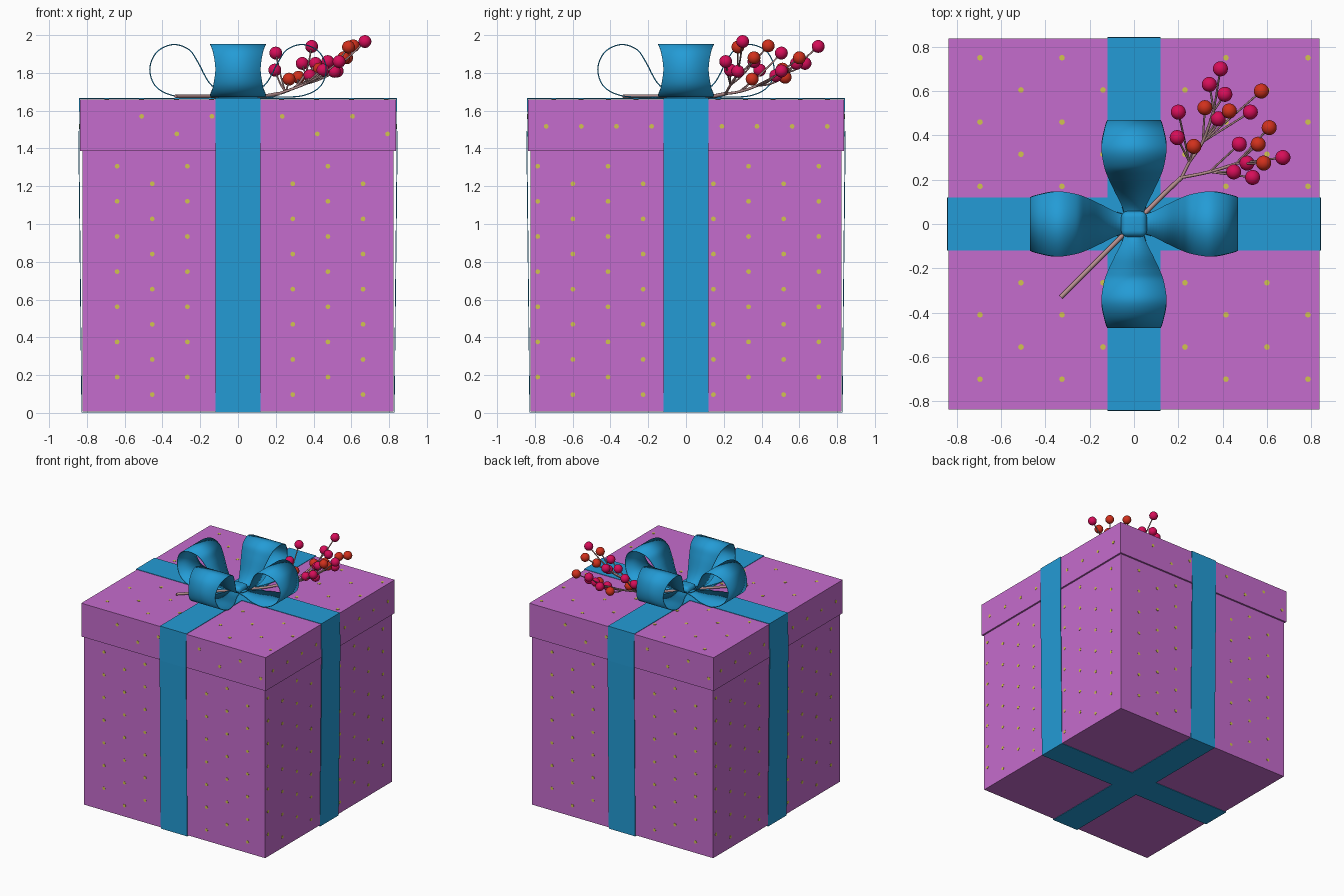
import bpy, bmesh, math
from mathutils import Vector, Matrix

if "Cube" in bpy.data.objects:
    bpy.data.objects.remove(bpy.data.objects["Cube"])


def mat(name, rgb):
    m = bpy.data.materials.new(name)
    m.diffuse_color = (*rgb, 1)
    m.use_nodes = True
    m.node_tree.nodes["Principled BSDF"].inputs["Base Color"].default_value = m.diffuse_color
    return m


PINK = mat("orchid_paper", (0.56, 0.15, 0.61))
BLUE = mat("blue_ribbon", (0.017, 0.33, 0.67))
GOLD = mat("yellow_dots", (0.64, 0.55, 0.08))
CRIM = mat("crimson_berry", (0.68, 0.004, 0.10))
ORNG = mat("orange_red_berry", (0.64, 0.03, 0.012))
TWIG = mat("twig_brown", (0.48, 0.28, 0.28))


def finish(name, bm, material, smooth=None):
    me = bpy.data.meshes.new(name)
    bm.to_mesh(me)
    bm.free()
    me.materials.append(material)
    ob = bpy.data.objects.new(name, me)
    bpy.context.collection.objects.link(ob)
    if smooth:
        bpy.ops.object.select_all(action='DESELECT')
        bpy.context.view_layer.objects.active = ob
        ob.select_set(True)
        bpy.ops.object.shade_smooth_by_angle(angle=math.radians(smooth))
    return ob


def box(name, half, z0, z1):
    bm = bmesh.new()
    bmesh.ops.create_cube(bm, size=1, matrix=Matrix.Translation((0, 0, (z0 + z1) / 2))
                          @ Matrix.Diagonal((2 * half, 2 * half, z1 - z0, 1)))
    return finish(name, bm, PINK)


box("box_body", 0.822, 0.008, 1.42)
box("box_lid", 0.836, 1.387, 1.66)

# Polka dots: thin discs on each face
S = 0.186
dots = bmesh.new()


def dot(m):
    bmesh.ops.create_cone(dots, cap_ends=True, segments=8, radius1=0.013,
                          radius2=0.013, depth=0.004, matrix=m)


def side_dots(angle, half, spots):
    rot = Matrix.Rotation(angle, 4, 'Z')
    for u, z in spots:
        if abs(u) > 0.125:
            dot(rot @ Matrix.Translation((u, -half, z)) @ Matrix.Rotation(math.pi / 2, 4, 'X'))


def staggered(u0, cols, za, rows):
    return [(u0 + S * i, za - S * k - (S / 2 if i % 2 else 0))
            for i in range(cols) for k in range(rows)]


for half_turn in (0, math.pi):
    side_dots(half_turn, 0.822, staggered(-0.64, 8, 1.306, 7))
    side_dots(half_turn + math.pi / 2, 0.822, staggered(-0.785, 9, 1.306, 7))
    side_dots(half_turn, 0.836, staggered(-0.51, 8, 1.57, 1))
    side_dots(half_turn + math.pi / 2, 0.836, [(-0.74 + S * i, 1.517) for i in range(9)])
for i in range(9):
    for k in range(6):
        x, y = -0.695 + 0.185 * i, 0.75 - 0.29 * k - (0.145 if i % 2 else 0)
        if abs(x) > 0.13 and abs(y) > 0.13 and abs(y) < 0.82:
            dot(Matrix.Translation((x, y, 1.66)))
finish("polka_dots", dots, GOLD)


# Ribbon bands wrapped round the box, both ways
def strip(name, path, widths, closed=False, smooth=None, turn=0, thick=0.006):
    bm = bmesh.new()
    rows = [[bm.verts.new((x, w * s, z)) for s in (-1, 1)] for (x, z), w in zip(path, widths)]
    n = len(rows)
    for i in range(n if closed else n - 1):
        a, b = rows[i], rows[(i + 1) % n]
        bm.faces.new((a[0], a[1], b[1], b[0]))
    bmesh.ops.recalc_face_normals(bm, faces=bm.faces)
    bm.transform(Matrix.Rotation(turn, 4, 'Z'))
    ob = finish(name, bm, BLUE, smooth)
    mod = ob.modifiers.new("thickness", 'SOLIDIFY')
    mod.thickness = thick
    mod.offset = 0
    return ob


half_band = [(0.827, 0.003), (0.842, 1.387), (0.839, 1.664)]
band = half_band + [(-x, z) for x, z in reversed(half_band)]
for name, turn in (("ribbon_across", 0), ("ribbon_front_back", math.pi / 2)):
    strip(name, band, [0.12] * 6, closed=True, turn=turn, thick=0.005)


# Bow loops: smooth curve through a few points (distance out, height, half width)
def spline(pts, steps=6):
    pts = [Vector(p) for p in pts]
    ext = [pts[0]] + pts + [pts[-1]]
    out = []
    for i in range(1, len(ext) - 2):
        p0, p1, p2, p3 = ext[i - 1:i + 3]
        for k in range(steps):
            t = k / steps
            out.append(0.5 * (2 * p1 + (p2 - p0) * t + (2 * p0 - 5 * p1 + 4 * p2 - p3) * t ** 2
                              + (3 * p1 - p0 - 3 * p2 + p3) * t ** 3))
    return out + [pts[-1]]


loop = spline([(0.0, 1.685, 0.035), (0.07, 1.69, 0.05), (0.15, 1.745, 0.088),
               (0.214, 1.86, 0.118), (0.262, 1.925, 0.135), (0.345, 1.95, 0.147),
               (0.43, 1.91, 0.132), (0.467, 1.82, 0.12), (0.435, 1.728, 0.132),
               (0.345, 1.68, 0.147), (0.22, 1.672, 0.12), (0.1, 1.672, 0.062),
               (0.0, 1.675, 0.035)])
for i, name in enumerate(("right", "back", "left", "front")):
    strip("bow_loop_" + name, [(p[0], p[1]) for p in loop], [p[2] for p in loop],
          smooth=60, turn=i * math.pi / 2)

# Bow knot: rounded cushion
bm = bmesh.new()
bmesh.ops.create_cube(bm, size=1, matrix=Matrix.Translation((0, 0, 1.69))
                      @ Matrix.Diagonal((0.116, 0.116, 0.065, 1)))
bmesh.ops.bevel(bm, geom=bm.edges[:], offset=0.028, segments=4, profile=0.5, affect='EDGES')
finish("bow_knot", bm, BLUE, 80)


# Berry sprig: twigs
def twig(name, pts, radius):
    cu = bpy.data.curves.new(name, 'CURVE')
    cu.dimensions = '3D'
    cu.bevel_depth = radius
    cu.bevel_resolution = 2
    cu.use_fill_caps = True
    sp = cu.splines.new('POLY')
    sm = spline(pts, 4)
    sp.points.add(len(sm) - 1)
    for q, p in zip(sp.points, sm):
        q.co = (*p, 1)
    cu.materials.append(TWIG)
    ob = bpy.data.objects.new(name, cu)
    bpy.context.collection.objects.link(ob)
    bpy.ops.object.select_all(action='DESELECT')
    bpy.context.view_layer.objects.active = ob
    ob.select_set(True)
    bpy.ops.object.convert(target='MESH')


fork = (0.215, 0.21, 1.69)
side, side_tip = (0.34, 0.235, 1.735), (0.46, 0.272, 1.79)
low, mid, tip = (0.25, 0.28, 1.70), (0.31, 0.37, 1.73), (0.36, 0.51, 1.80)
twig("main_stem", [(-0.33, -0.33, 1.676), (0, 0, 1.676), (0.13, 0.13, 1.676), fork], 0.010)
twig("side_branch", [fork, side, side_tip], 0.007)
twig("upper_branch", [fork, low, mid, tip], 0.007)

# Berries: position, colour, and the twig node each one hangs from
berries = [
    (.39, .70, 1.94, CRIM, tip), (.34, .63, 1.85, CRIM, tip), (.41, .585, 1.85, CRIM, tip),
    (.32, .525, 1.777, ORNG, mid), (.43, .51, 1.82, ORNG, mid), (.38, .475, 1.785, CRIM, mid),
    (.525, .505, 1.81, CRIM, mid), (.575, .60, 1.88, ORNG, mid), (.20, .505, 1.905, CRIM, low),
    (.195, .39, 1.815, CRIM, low), (.27, .35, 1.767, ORNG, low), (.61, .435, 1.943, ORNG, side_tip),
    (.56, .36, 1.88, ORNG, side_tip), (.475, .36, 1.86, CRIM, side), (.672, .30, 1.966, CRIM, side_tip),
    (.585, .275, 1.937, ORNG, side_tip), (.51, .275, 1.808, CRIM, side_tip),
    (.45, .235, 1.815, CRIM, side), (.535, .21, 1.86, CRIM, side)]
for i, (x, y, z, colour, node) in enumerate(berries, 1):
    a, b = Vector(node), Vector((x, y, z))
    twig(f"berry_twig_{i}", [a, a.lerp(b, 0.5) - Vector((0, 0, 0.012)), b], 0.0045)
    bm = bmesh.new()
    bmesh.ops.create_uvsphere(bm, u_segments=20, v_segments=12, radius=0.034,
                              matrix=Matrix.Translation(b))
    finish(f"berry_{i}", bm, colour, 60)
